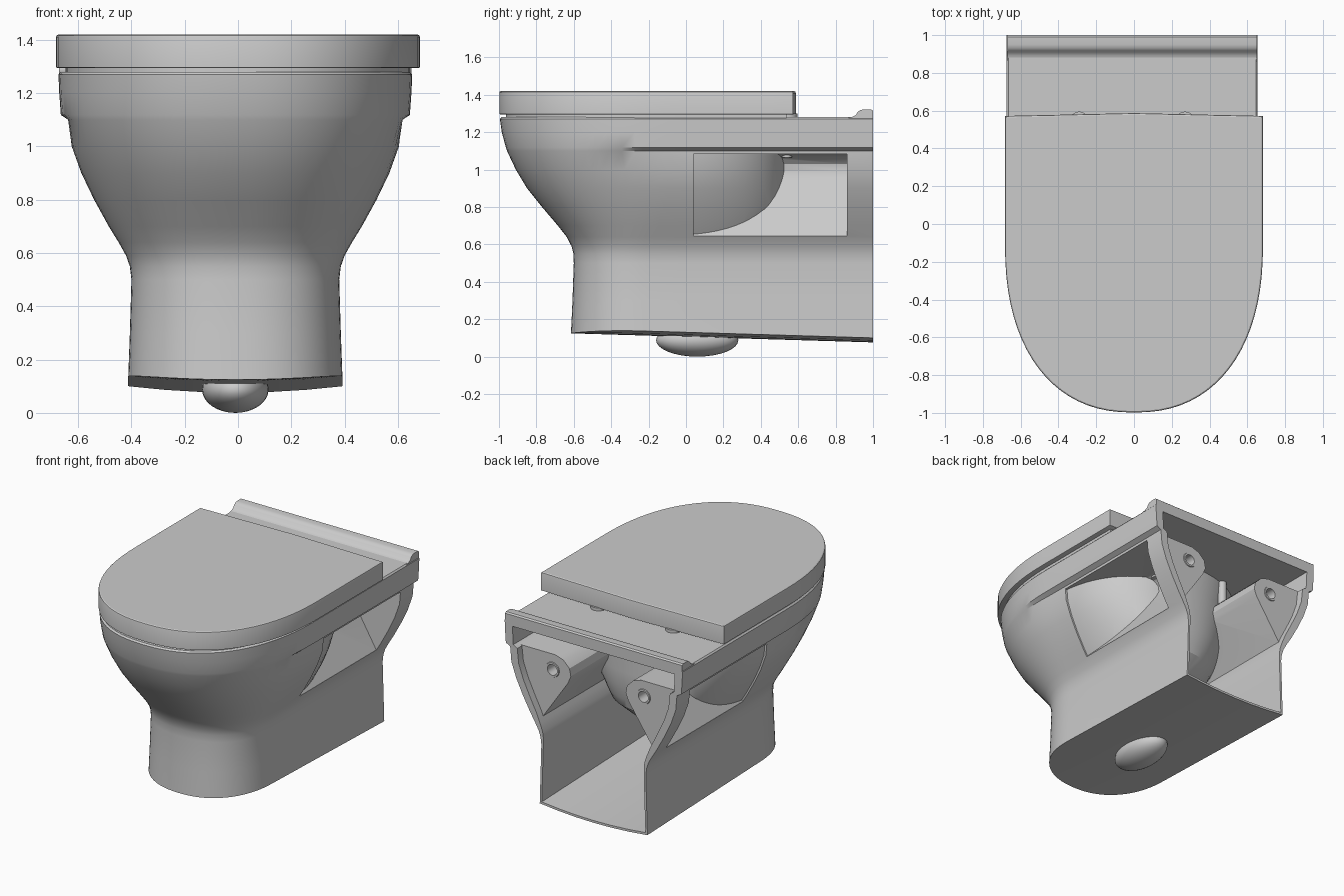
import bpy, bmesh, math
from mathutils import Matrix, Vector

if "Cube" in bpy.data.objects:
    bpy.data.objects.remove(bpy.data.objects["Cube"], do_unlink=True)

ceramic = bpy.data.materials.new("grey ceramic")
GREY = (0.6, 0.6, 0.6, 1)
ceramic.use_nodes = True
ceramic.diffuse_color = GREY
ceramic.node_tree.nodes["Principled BSDF"].inputs["Base Color"].default_value = GREY

OFFSET = -0.01   # the ceramic body sits slightly off the lid's axis


def finish(name, bm, shift=OFFSET):
    bmesh.ops.remove_doubles(bm, verts=bm.verts, dist=1e-5)
    bmesh.ops.recalc_face_normals(bm, faces=bm.faces)
    bmesh.ops.translate(bm, verts=bm.verts, vec=(shift, 0, 0))
    mesh = bpy.data.meshes.new(name)
    bm.to_mesh(mesh)
    bm.free()
    obj = bpy.data.objects.new(name, mesh)
    bpy.context.collection.objects.link(obj)
    mesh.materials.append(ceramic)
    return obj


def smooth(obj, angle=32):
    bpy.ops.object.select_all(action='DESELECT')
    obj.select_set(True)
    bpy.context.view_layer.objects.active = obj
    bpy.ops.object.shade_smooth_by_angle(angle=math.radians(angle))


def cut(target, *cutters):
    for cutter in cutters:
        mod = target.modifiers.new("cut", 'BOOLEAN')
        mod.operation, mod.solver, mod.object = 'DIFFERENCE', 'EXACT', cutter
        bpy.context.view_layer.update()
        baked = bpy.data.meshes.new_from_object(
            target.evaluated_get(bpy.context.evaluated_depsgraph_get()))
        target.modifiers.clear()
        target.data = baked


def power(v, p):
    return math.copysign(abs(v) ** p, v)


def arc(w, front, yc, steps, n=2.3):
    """Rounded front half, from +x to -x."""
    angles = [math.pi * i / steps for i in range(steps + 1)]
    return [(w * power(math.cos(a), 2 / n), yc - (yc - front) * power(math.sin(a), 2 / n))
            for a in angles]


def u_plan(w, front, yc, back, bow=0):
    side = [back + (yc - back) * k / 6 for k in range(6)]
    return ([(w, y) for y in side] + arc(w, front, yc, 40)
            + [(-w, y) for y in reversed(side)] + [(0, back + bow)])


def egg_plan(w, front, yc, back):
    return arc(w, front, yc, 40) + arc(-w, back, yc, 40)[1:-1]


def loft(rings):
    bm = bmesh.new()
    rows = [[bm.verts.new(p) for p in ring] for ring in rings]
    count = len(rows[0])
    for a, b in zip(rows, rows[1:]):
        for i in range(count):
            j = (i + 1) % count
            bm.faces.new((a[i], a[j], b[j], b[i]))
    bm.faces.new(rows[0])
    if any(abs(v.co.x) > 1e-6 for v in rows[-1]):
        bm.faces.new(rows[-1])
    return bm


def prism(points, y0, y1):
    """Extrude an x-z outline along y."""
    bm = bmesh.new()
    face = bm.faces.new([bm.verts.new((x, y0, z)) for x, z in points])
    made = bmesh.ops.extrude_face_region(bm, geom=[face])["geom"]
    bmesh.ops.translate(bm, vec=(0, y1 - y0, 0),
                        verts=[g for g in made if isinstance(g, bmesh.types.BMVert)])
    return bm


def cylinder(name, r, depth, centre, along_y=False):
    bm = bmesh.new()
    rot = Matrix.Rotation(math.pi / 2, 4, 'X') if along_y else Matrix()
    bmesh.ops.create_cone(bm, cap_ends=True, segments=24, radius1=r, radius2=r, depth=depth,
                          matrix=Matrix.Translation(centre) @ rot)
    return finish(name, bm)


# Body sections: height, half width, front y, centre of the front curve
SECTIONS = [
    (1.28, .655, -.985, -.1), (1.27, .664, -.995, -.1), (1.2, .661, -.985, -.1),
    (1.118, .655, -.963, -.1), (1.1, .65, -.957, -.1), (1.0, .618, -.91, -.1),
    (.9, .578, -.85, -.1), (.8, .53, -.77, -.12), (.7, .475, -.685, -.15),
    (.64, .438, -.638, -.17), (.59, .41, -.612, -.18), (.55, .396, -.602, -.19),
    (.5, .39, -.6, -.2), (.3, .396, -.607, -.2)]
FOOT = (.402, -.615, -.2)


def ledge(z, x, y):
    """Step the wall in below the rear side flanges."""
    s = min(max((y + .6) / .6, 0), 1)
    depth = max(0, 1 - (1.1 - z) / .12) if z < 1.11 else 0
    return x * (1 - .042 * depth * s * s * (3 - 2 * s))


def underside(x, y):
    return .106 - .03 * y + .15 * x * x


def shell(sections, back, thick, floor):
    rings = []
    for z, w, front, yc in sections:
        t = thick(z)
        rings.append([(ledge(z, x, y), y, z) for x, y in u_plan(w - t, front + t, yc, back)])
    w, front, yc = FOOT
    t = thick(0)
    foot = u_plan(w - t, front + t, yc, back)
    for s in (1, .97, .66, .33, 0):
        rings.append([(x * s, y, underside(x * s, y) + floor) for x, y in foot])
    return loft(rings)


def wall(z):
    return .015 + .04 * min(max((z - .52) / .2, 0), 1)


body = finish("bowl_body", shell(SECTIONS, 1.0, lambda z: 0, 0))
hollow = finish("hollow_cutter", shell([(1.24, .661, -.985, -.1)] + SECTIONS[3:], 1.1, wall, .015))

# Bowl: the body's front with a rounded back
bowl_rows = [(1.26, .658, -.98, -.1, .58)]
for z, w, front, yc in SECTIONS[3:10]:
    bowl_rows.append((z, ledge(z, w, 0) - .006, front + .01, -.1, .56 - .25 * max(0, .8 - z)))
bowl_rows += [(.55, .36, -.56, -.1, .42), (.45, .26, -.45, -.1, .3), (.4, .12, -.3, -.1, .1)]
bowl = finish("bowl_cutter", loft([[(x, y, r[0]) for x, y in egg_plan(*r[1:])] for r in bowl_rows]))

# Side pockets with mounting plates behind them
HOUSING = [(.9, 1.105), (.32, 1.105), (.26, 1.085), (.215, 1.04), (.205, .99), (.225, .94),
           (.41, .67), (.44, .61), (.9, .61)]
POCKET = [(.9, 1.083), (.32, 1.083), (.275, 1.065), (.245, 1.03), (.24, .99), (.258, .95),
          (.44, .645), (.9, .64)]
helpers = [hollow, bowl]
pockets, holes = [], []
for side in (1, -1):
    housing = finish("housing_cutter", prism([(side * x, z) for x, z in HOUSING], -.1, .95))
    pocket = finish("pocket_cutter", prism([(side * x, z) for x, z in POCKET], .04, .86))
    hole = cylinder("hole_cutter", .036, .2, (side * .34, .91, 1.0), True)
    cut(hollow, housing)
    cut(pocket, bowl)
    pockets.append(pocket)
    holes.append(hole)
    helpers += [housing, pocket, hole]
cut(hollow, bowl)
cut(body, hollow, *pockets, *holes)
for h in helpers:
    bpy.data.objects.remove(h, do_unlink=True)
smooth(body)

# Raised ridge along the back of the deck
RIDGE = [(.86, 1.275), (.89, 1.282), (.908, 1.292), (.918, 1.308), (.932, 1.318), (.95, 1.322),
         (.99, 1.322), (1, 1.314), (1, 1.24), (.97, 1.24), (.95, 1.27)]
bm = bmesh.new()
face = bm.faces.new([bm.verts.new((-.661, y, z)) for y, z in RIDGE])
made = bmesh.ops.extrude_face_region(bm, geom=[face])["geom"]
bmesh.ops.translate(bm, vec=(1.322, 0, 0),
                    verts=[g for g in made if isinstance(g, bmesh.types.BMVert)])
smooth(finish("back_ridge", bm))


# Lid and seat
def slab(name, layers, bow):
    rings = [[(x, y, z) for x, y in u_plan(.683 - d, -.998 + d, -.1, .572 - d, bow)]
             for z, d in layers]
    smooth(finish(name, loft(rings), 0))


slab("lid", [(1.42, .008), (1.416, .002), (1.41, 0), (1.297, 0), (1.295, .004)], .015)
slab("seat", [(1.3, .035), (1.275, .035)], 0)

# Hinges, hinge bolts and the rims of the mounting holes
for side, word in ((1, "left"), (-1, "right")):
    smooth(cylinder(word + "_hinge", .05, .03, (side * .28, .545, 1.285)))
    smooth(cylinder(word + "_hinge_bolt", .028, .19, (side * .28, .54, 1.16)))
    bm = bmesh.new()
    rings = []
    for r, y in ((.036, .945), (.036, .956), (.048, .956), (.052, .945)):
        rings.append([bm.verts.new((side * .34 + r * math.cos(k * math.pi / 12), y,
                                    1.0 + r * math.sin(k * math.pi / 12))) for k in range(24)])
    for a, b in zip(rings, rings[1:] + rings[:1]):
        for k in range(24):
            j = (k + 1) % 24
            bm.faces.new((a[k], a[j], b[j], b[k]))
    smooth(finish(word + "_mounting_rim", bm))

# Drain bulge under the base
bm = bmesh.new()
bmesh.ops.create_uvsphere(bm, u_segments=32, v_segments=16, radius=1,
                          matrix=Matrix.Translation((0, .06, .088)) @ Matrix.Diagonal((.125, .22, .088, 1)))
smooth(finish("drain_bulge", bm))
